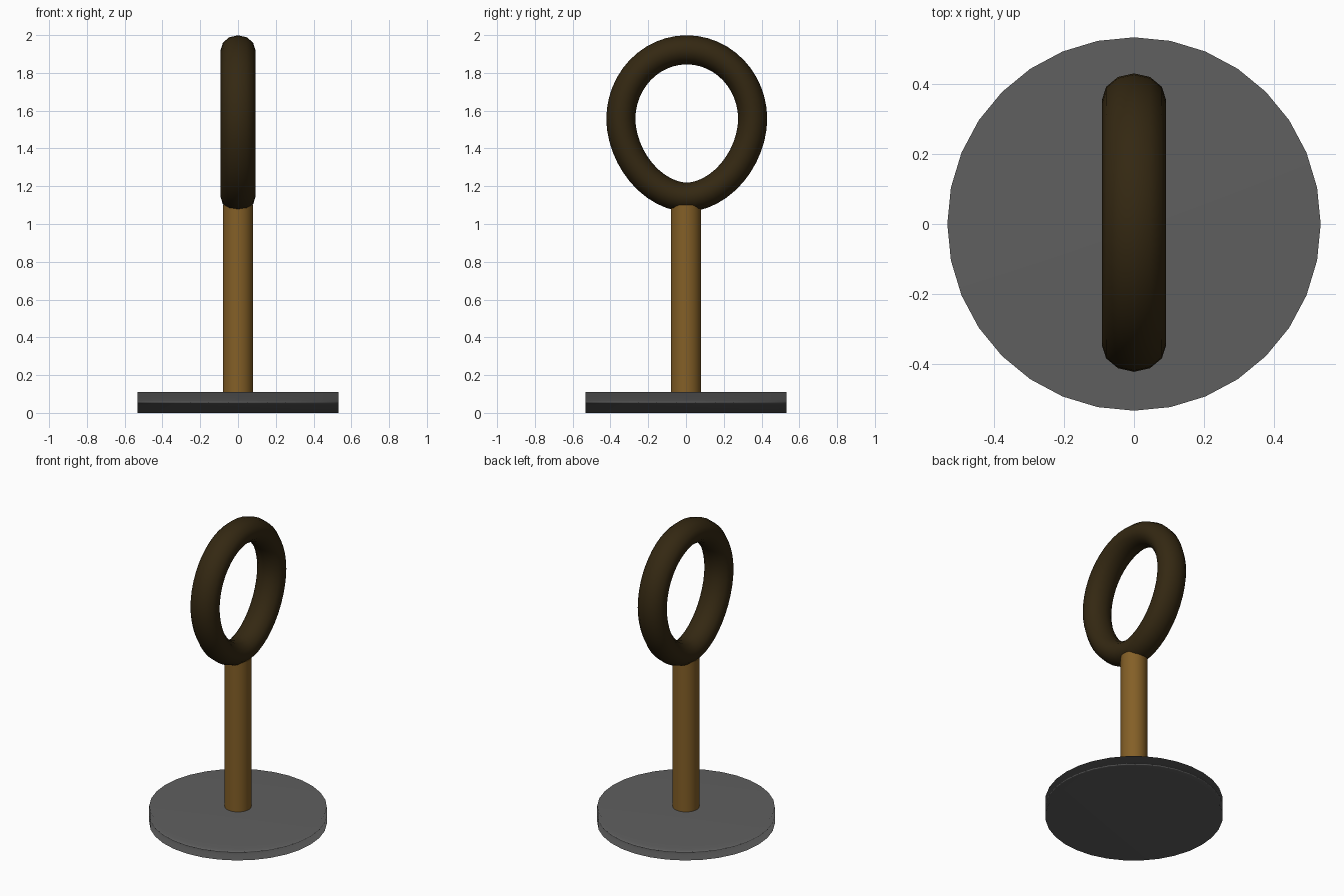
import bpy, bmesh, math

if "Cube" in bpy.data.objects:
    bpy.data.objects.remove(bpy.data.objects["Cube"])


def material(name, rgb):
    m = bpy.data.materials.new(name)
    m.diffuse_color = (*rgb, 1)
    m.use_nodes = True
    m.node_tree.nodes["Principled BSDF"].inputs["Base Color"].default_value = m.diffuse_color
    return m


dark_grey = material("dark grey", (0.115, 0.115, 0.115))
golden_brown = material("golden brown", (0.23, 0.115, 0.02))
dark_brown = material("dark brown", (0.034, 0.021, 0.006))


def cylinder(name, radius, z0, z1, mat):
    bpy.ops.mesh.primitive_cylinder_add(vertices=32, radius=radius, depth=z1 - z0,
                                        location=(0, 0, (z0 + z1) / 2))
    obj = bpy.context.object
    obj.name = name
    obj.data.materials.append(mat)
    return obj


# Round base: fully smooth, with normals weighted towards the large flat faces
base = cylinder("base", 0.533, 0, 0.11, dark_grey)
base.data.polygons.foreach_set("use_smooth", [True] * len(base.data.polygons))
weighted = base.modifiers.new("weighted normals", 'WEIGHTED_NORMAL')
weighted.mode = 'FACE_AREA'

# Upright shaft, its top sunk into the ring
shaft = cylinder("shaft", 0.08, 0.10, 1.10, golden_brown)
bpy.ops.object.shade_smooth_by_angle(angle=math.radians(35))


# Ring centre line: round above, slightly tapered towards the shaft
def ring_path(t):
    c, s = math.cos(t), math.sin(t)
    if s >= 0:
        return 0.349 * c, 1.555 + 0.367 * s
    e = 2 / 1.85
    return 0.349 * math.copysign(abs(c) ** e, c), 1.555 - 0.413 * abs(s) ** e


# Ring: a slightly flattened 12-sided tube swept along the path
SEGMENTS, SIDES = 48, 12
bm = bmesh.new()
loops = []
for i in range(SEGMENTS):
    t = 2 * math.pi * i / SEGMENTS
    y, z = ring_path(t)
    y0, z0 = ring_path(t - 0.06)
    y1, z1 = ring_path(t + 0.06)
    length = math.hypot(y1 - y0, z1 - z0)
    ny, nz = (z1 - z0) / length, -(y1 - y0) / length
    loop = []
    for j in range(SIDES):
        a = 2 * math.pi * j / SIDES
        r = 0.077 * math.cos(a)
        loop.append(bm.verts.new((0.092 * math.sin(a), y + ny * r + 0.004, z + nz * r)))
    loops.append(loop)
for i in range(SEGMENTS):
    a, b = loops[i], loops[(i + 1) % SEGMENTS]
    for j in range(SIDES):
        k = (j + 1) % SIDES
        bm.faces.new((a[j], b[j], b[k], a[k])).smooth = True
bmesh.ops.recalc_face_normals(bm, faces=bm.faces)
mesh = bpy.data.meshes.new("ring")
bm.to_mesh(mesh)
bm.free()
mesh.materials.append(dark_brown)
ring = bpy.data.objects.new("ring", mesh)
bpy.context.collection.objects.link(ring)
